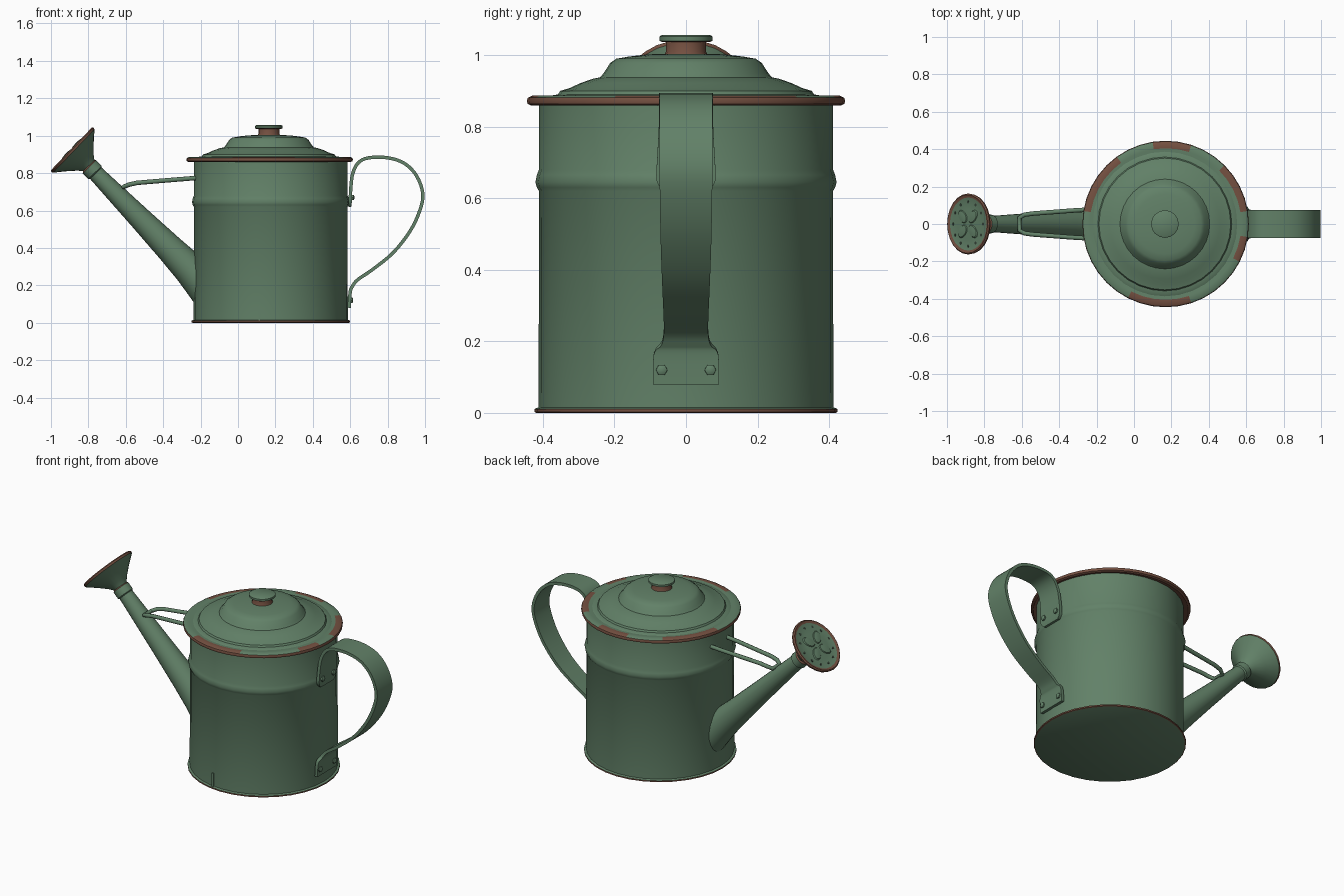
import bpy, bmesh, math
from mathutils import Matrix, Vector

if "Cube" in bpy.data.objects:
    bpy.data.objects.remove(bpy.data.objects["Cube"])


def material(name, rgb):
    m = bpy.data.materials.new(name)
    m.diffuse_color = (*rgb, 1)
    m.use_nodes = True
    m.node_tree.nodes["Principled BSDF"].inputs["Base Color"].default_value = m.diffuse_color
    return m


GREEN = material("enamel green", (0.122, 0.220, 0.138))
BROWN = material("rust brown", (0.175, 0.080, 0.052))
DARK = material("hole dark green", (0.035, 0.055, 0.038))
CX = 0.175  # axis of the can


def finish(name, bm, mats, rule=None, smooth=35):
    bmesh.ops.recalc_face_normals(bm, faces=bm.faces)
    if rule:
        for f in bm.faces:
            f.material_index = rule(f)
    me = bpy.data.meshes.new(name)
    bm.to_mesh(me)
    bm.free()
    ob = bpy.data.objects.new(name, me)
    bpy.context.collection.objects.link(ob)
    for m in mats:
        me.materials.append(m)
    bpy.ops.object.select_all(action='DESELECT')
    ob.select_set(True)
    bpy.context.view_layer.objects.active = ob
    bpy.ops.object.shade_smooth_by_angle(angle=math.radians(smooth))
    return ob


def lathe(name, profile, mats, segs=32, rule=None, place=None, closed=False):
    """Turn (radius, height) points round z; ends are capped unless closed."""
    bm = bmesh.new()
    rings = [[bm.verts.new((r * math.cos(2 * math.pi * i / segs),
                            r * math.sin(2 * math.pi * i / segs), z))
              for i in range(segs)] for r, z in profile]
    pairs = list(zip(rings, rings[1:])) + ([(rings[-1], rings[0])] if closed else [])
    for a, b in pairs:
        for i in range(segs):
            j = (i + 1) % segs
            bm.faces.new((a[i], a[j], b[j], b[i]))
    if not closed:
        bm.faces.new(rings[0])
        bm.faces.new(rings[-1])
    ob = finish(name, bm, mats, rule)
    ob.matrix_world = place or Matrix.Translation((CX, 0, 0))
    return ob


def aim(origin, direction):
    q = Vector(direction).to_track_quat('Z', 'Y')
    return Matrix.Translation(origin) @ q.to_matrix().to_4x4()


def spline(pts, steps=4):
    """Catmull-Rom interpolation of a list of tuples."""
    p = [Vector(v) for v in [pts[0]] + pts + [pts[-1]]]
    out = []
    for i in range(1, len(p) - 2):
        a, b, c, d = p[i - 1:i + 3]
        for s in range(steps):
            t = s / steps
            out.append(0.5 * (2 * b + (c - a) * t + (2 * a - 5 * b + 4 * c - d) * t * t
                              + (3 * b - a - 3 * c + d) * t ** 3))
    return out + [p[-2]]


# can body with raised bead
lathe("can_body", [(0.412, 0.008), (0.411, 0.62), (0.417, 0.63), (0.421, 0.645),
                   (0.417, 0.665), (0.411, 0.68), (0.411, 0.87)], [GREEN])
# foot ring: rusty side, green bottom
lathe("foot_ring", [(0.418, 0.0), (0.424, 0.003), (0.424, 0.011), (0.411, 0.016)],
      [GREEN, BROWN], rule=lambda f: int(abs(f.normal.z) < 0.9))


# rolled rim, rust on the outside and in patches on top
def rim_rule(f):
    c = f.calc_center_median()
    a = math.degrees(math.atan2(c.y, c.x)) % 360
    patch = any(lo < a < hi for lo, hi in ((8, 48), (75, 100), (128, 168), (245, 290), (335, 350)))
    return int(c.z < 0.88 or (patch and math.hypot(c.x, c.y) > 0.415))


lathe("rim", [(0.405, 0.864), (0.432, 0.859), (0.443, 0.864), (0.445, 0.873), (0.442, 0.881),
              (0.430, 0.887), (0.405, 0.887), (0.36, 0.882)], [GREEN, BROWN],
      segs=40, rule=rim_rule, place=Matrix.Translation((0.169, 0, 0)), closed=True)
# stepped domed lid
lathe("lid", [(0.40, 0.875), (0.385, 0.886), (0.358, 0.890), (0.352, 0.900), (0.325, 0.908),
              (0.295, 0.922), (0.26, 0.934), (0.24, 0.938), (0.23, 0.950), (0.212, 0.978),
              (0.195, 0.990), (0.16, 0.996), (0.11, 1.002), (0.05, 1.004)], [GREEN],
      place=Matrix.Translation((0.165, 0, 0)))
lathe("knob_stem", [(0.062, 0.998), (0.056, 1.01), (0.056, 1.042)], [BROWN], segs=16,
      place=Matrix.Translation((0.165, 0, 0)))
lathe("knob_cap", [(0.068, 1.037), (0.074, 1.040), (0.074, 1.052), (0.068, 1.056)],
      [GREEN, BROWN], segs=16, rule=lambda f: int(f.normal.z < -0.3),
      place=Matrix.Translation((0.165, 0, 0)))

# vertical seam at the bottom front
bm = bmesh.new()
bmesh.ops.create_cube(bm, size=1, matrix=Matrix.Translation((0.115, -0.406, 0.05))
                      @ Matrix.Diagonal((0.012, 0.012, 0.09, 1)))
finish("seam", bm, [GREEN])

# tapering spout
base, tip = Vector((-0.15, 0, 0.178)), Vector((-0.805, 0, 0.845))
axis = (tip - base).normalized()
length = (tip - base).length
spout = aim(base, axis)
lathe("spout", [(0.112, 0), (0.098, 0.09), (0.088, 0.16), (0.076, 0.30),
                (0.062, 0.52), (0.044, length - 0.08), (0.040, length)],
      [GREEN], segs=20, place=spout)
lathe("spout_collar", [(0.042, length - 0.065), (0.050, length - 0.058),
                       (0.050, length - 0.015), (0.042, length - 0.008)],
      [GREEN, BROWN], segs=20, place=spout,
      rule=lambda f: int(f.calc_center_median().z > length - 0.014))

# sprinkler rose with rusty edge
normal = Vector((-0.72, 0, 0.69)).normalized()
face = aim(Vector((-0.884, 0, 0.924)), normal)


def rose_rule(f):
    c = f.calc_center_median()
    return int(math.hypot(c.x, c.y) > 0.143 and c.z > -0.012)


lathe("rose", [(0.040, -0.125), (0.046, -0.115), (0.062, -0.095), (0.105, -0.055),
               (0.150, -0.017), (0.161, -0.008), (0.163, 0.003), (0.156, 0.009),
               (0.142, 0.003), (0.08, 0.006), (0.02, 0.007)],
      [GREEN, BROWN], segs=24, rule=rose_rule, place=face)
# petals and holes on the rose face
for i in range(4):
    a = math.radians(45 + 90 * i)
    spot = (Matrix.Translation((0.055 * math.cos(a), 0.055 * math.sin(a), 0.005))
            @ Matrix.Rotation(a, 4, 'Z') @ Matrix.Diagonal((1.25, 0.85, 1, 1)))
    lathe(f"rose_petal_{i}", [(0.034, 0), (0.029, 0.006), (0.012, 0.008)], [GREEN],
          segs=12, place=face @ spot)
for i in range(12):
    a = math.tau * i / 12
    spot = Matrix.Translation((0.117 * math.cos(a), 0.117 * math.sin(a), 0.001))
    lathe(f"rose_hole_{i}", [(0.008, 0), (0.008, 0.0045)], [DARK], segs=8, place=face @ spot)

# wire brace between can and spout
path = [(-0.20, 0.078, 0.776), (-0.30, 0.074, 0.768), (-0.54, 0.056, 0.748),
        (-0.585, 0.05, 0.738), (-0.612, 0.034, 0.726)]
path += [(x, -y, z) for x, y, z in reversed(path)]
cu = bpy.data.curves.new("brace", 'CURVE')
cu.dimensions = '3D'
cu.bevel_depth = 0.012
cu.bevel_resolution = 2
cu.use_fill_caps = True
sp = cu.splines.new('POLY')
sp.points.add(len(path) - 1)
for pt, co in zip(sp.points, path):
    pt.co = (*co, 1)
brace = bpy.data.objects.new("brace", cu)
bpy.context.collection.objects.link(brace)
cu.materials.append(GREEN)
bpy.ops.object.select_all(action='DESELECT')
brace.select_set(True)
bpy.context.view_layer.objects.active = brace
bpy.ops.object.convert(target='MESH')
bpy.ops.object.shade_smooth_by_angle(angle=math.radians(50))

# strap handle: (x, z, half width)
strap = spline([(0.596, 0.62, 0.060), (0.600, 0.65, 0.082), (0.603, 0.72, 0.080),
                (0.614, 0.80, 0.076), (0.645, 0.857, 0.075), (0.70, 0.882, 0.075),
                (0.80, 0.882, 0.074), (0.89, 0.852, 0.074), (0.955, 0.785, 0.074),
                (0.988, 0.69, 0.074), (0.972, 0.60, 0.073), (0.92, 0.49, 0.071),
                (0.83, 0.375, 0.067), (0.72, 0.285, 0.063), (0.64, 0.23, 0.062),
                (0.612, 0.195, 0.068), (0.600, 0.165, 0.090), (0.594, 0.08, 0.092)])
bm = bmesh.new()
rows = []
for i, p in enumerate(strap):
    d = strap[min(i + 1, len(strap) - 1)] - strap[max(i - 1, 0)]
    n = Vector((-d.y, d.x)).normalized() * 0.009
    rows.append([bm.verts.new((p.x + s * n.x, w * p.z, p.y + s * n.y))
                 for s, w in ((1, 1), (1, -1), (-1, -1), (-1, 1))])
for a, b in zip(rows, rows[1:]):
    for k in range(4):
        bm.faces.new((a[k], a[(k + 1) % 4], b[(k + 1) % 4], b[k]))
bm.faces.new(rows[0])
bm.faces.new(rows[-1])
finish("handle", bm, [GREEN])

# rivets holding both ends of the handle
for side in (-1, 1):
    for label, x, y, z in (("lower", 0.600, 0.068, 0.12), ("upper", 0.606, 0.052, 0.67)):
        lathe(f"{label}_rivet_{side}", [(0.017, 0), (0.016, 0.012), (0.009, 0.016)], [GREEN],
              segs=6, place=aim((x, side * y, z), (1, 0, 0)))
